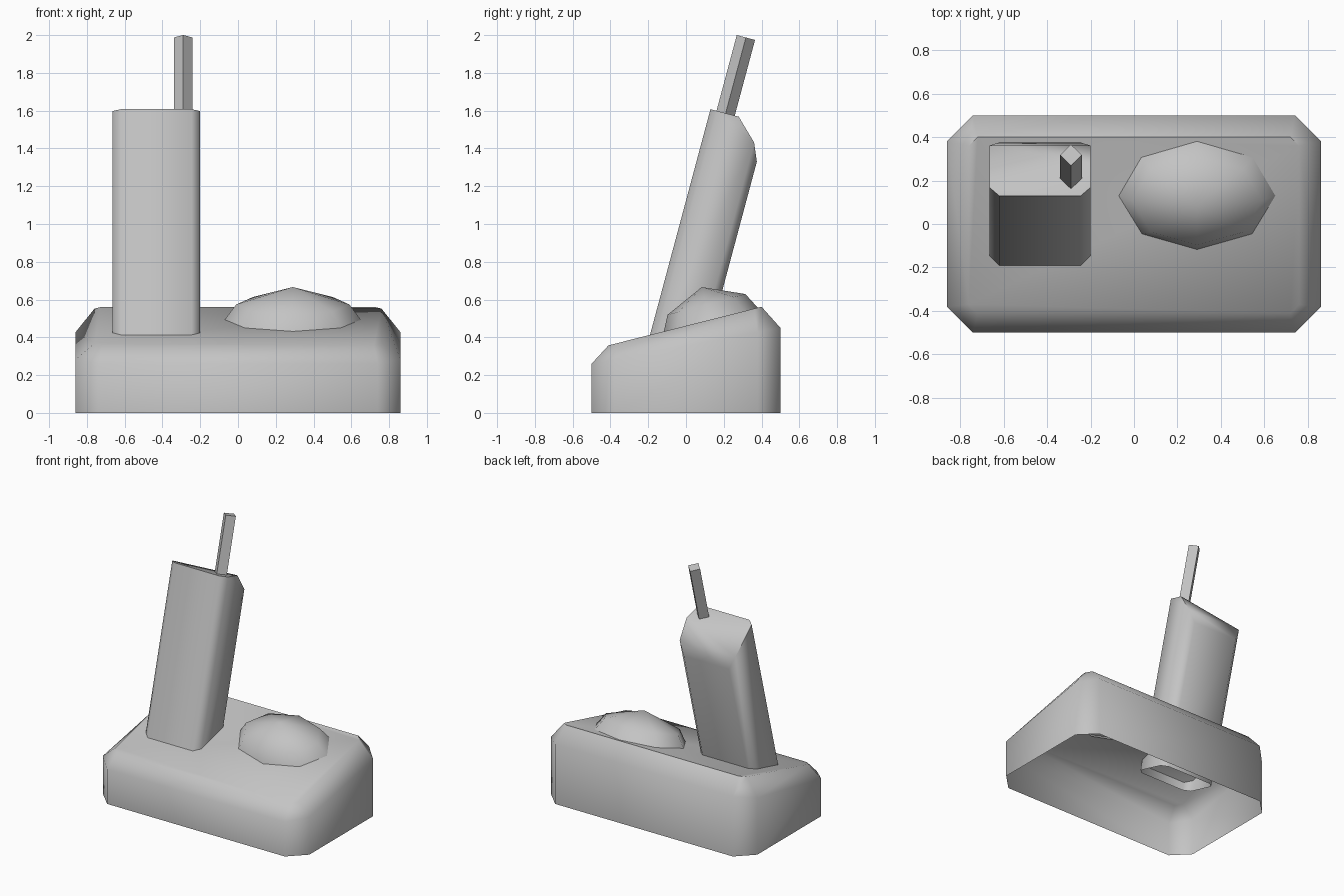
import bpy
import bmesh
from math import radians, sin, cos, pi
from mathutils import Matrix, Vector

cube = bpy.data.objects.get("Cube")
if cube:
    bpy.data.objects.remove(cube, do_unlink=True)

grey = bpy.data.materials.new("plain_grey")
grey.use_nodes = True
grey.diffuse_color = (0.55, 0.55, 0.55, 1)
grey.node_tree.nodes["Principled BSDF"].inputs["Base Color"].default_value = (0.55, 0.55, 0.55, 1)

TILT = radians(15)


def tilted(x, y, z):
    """Frame leaning back by the tilt: local y is depth, local z is the leaning axis."""
    return Matrix.Translation((x, y, z)) @ Matrix.Rotation(-TILT, 4, 'X')


def finish(name, bm, matrix=Matrix(), angle=50):
    bmesh.ops.recalc_face_normals(bm, faces=bm.faces)
    bm.transform(matrix)
    mesh = bpy.data.meshes.new(name)
    bm.to_mesh(mesh)
    bm.free()
    mesh.materials.append(grey)
    ob = bpy.data.objects.new(name, mesh)
    bpy.context.collection.objects.link(ob)
    bpy.ops.object.select_all(action='DESELECT')
    ob.select_set(True)
    bpy.context.view_layer.objects.active = ob
    bpy.ops.object.shade_smooth_by_angle(angle=radians(angle))
    return ob


def loft(bm, rings, cap=True):
    """Join rings of points with side faces and optionally close the last one."""
    rows = [[bm.verts.new(p) for p in ring] for ring in rings]
    for low, high in zip(rows, rows[1:]):
        n = len(low)
        for i in range(n):
            j = (i + 1) % n
            bm.faces.new((low[i], low[j], high[j], high[i]))
    if cap:
        bm.faces.new(rows[-1])
    return rows


def octagon(x0, x1, y0, y1, cx, cy):
    """Rectangle with cut corners, counter-clockwise from the front left."""
    return [(x0 + cx, y0), (x1 - cx, y0), (x1, y0 + cy), (x1, y1 - cy),
            (x1 - cx, y1), (x0 + cx, y1), (x0, y1 - cy), (x0, y0 + cy)]


# Base shell, open underneath, with a sloping top
outer = octagon(-0.86, 0.86, -0.5, 0.5, 0.12, 0.12)
inner = octagon(-0.76, 0.76, -0.41, 0.4, 0.04, 0.04)
bm = bmesh.new()
loft(bm, [[(x, y, 0) for x, y in outer],
          [(x, y, 0.355 + 0.19 * y) for x, y in outer],
          [(x, y, 0.461 + 0.252 * y) for x, y in inner]])
finish("base_shell", bm)

# Handset, leaning back, with a slanted cut across its upper back
plan = octagon(-0.665, -0.2, 0, 0.309, 0.045, 0.04)
heights = [1.235, 1.235, 1.235, 1.124, 1.03, 1.03, 1.124, 1.235]
bm = bmesh.new()
low, high = loft(bm, [[(x, y, -0.06) for x, y in plan],
                      [(x, y, h) for (x, y), h in zip(plan, heights)]], cap=False)
corner = bm.verts.new((-0.2, 0.155, 1.235))
bm.faces.new((high[0], high[1], high[2], corner, high[7]))
bm.faces.new((high[2], high[3], corner))
bm.faces.new((corner, high[3], high[6], high[7]))
bm.faces.new((high[3], high[4], high[5], high[6]))
finish("handset", bm, tilted(0, -0.19, 0.415))

# Four-sided aerial
bm = bmesh.new()
loft(bm, [[(-0.29 + 0.05 * cos(i * pi / 2), 0.083 + 0.05 * sin(i * pi / 2), h)
           for i in range(4)] for h in (1.15, 1.65)])
finish("aerial", bm, tilted(0, -0.19, 0.415))

# Faceted dome on the sloping top
bm = bmesh.new()
rows = loft(bm, [[(0.365 * s * cos(i * pi / 4), 0.26 * s * sin(i * pi / 4), h)
                  for i in range(8)] for s, h in ((1, -0.005), (0.82, 0.085))], cap=False)
peak = bm.verts.new((0, 0, 0.18))
for i in range(8):
    bm.faces.new((rows[1][i], rows[1][(i + 1) % 8], peak))
# The dome leans the other way, matching the slope under it
finish("dome", bm, Matrix.Translation((0.29, 0.13, 0.492)) @ Matrix.Rotation(TILT, 4, 'X'), 70)
